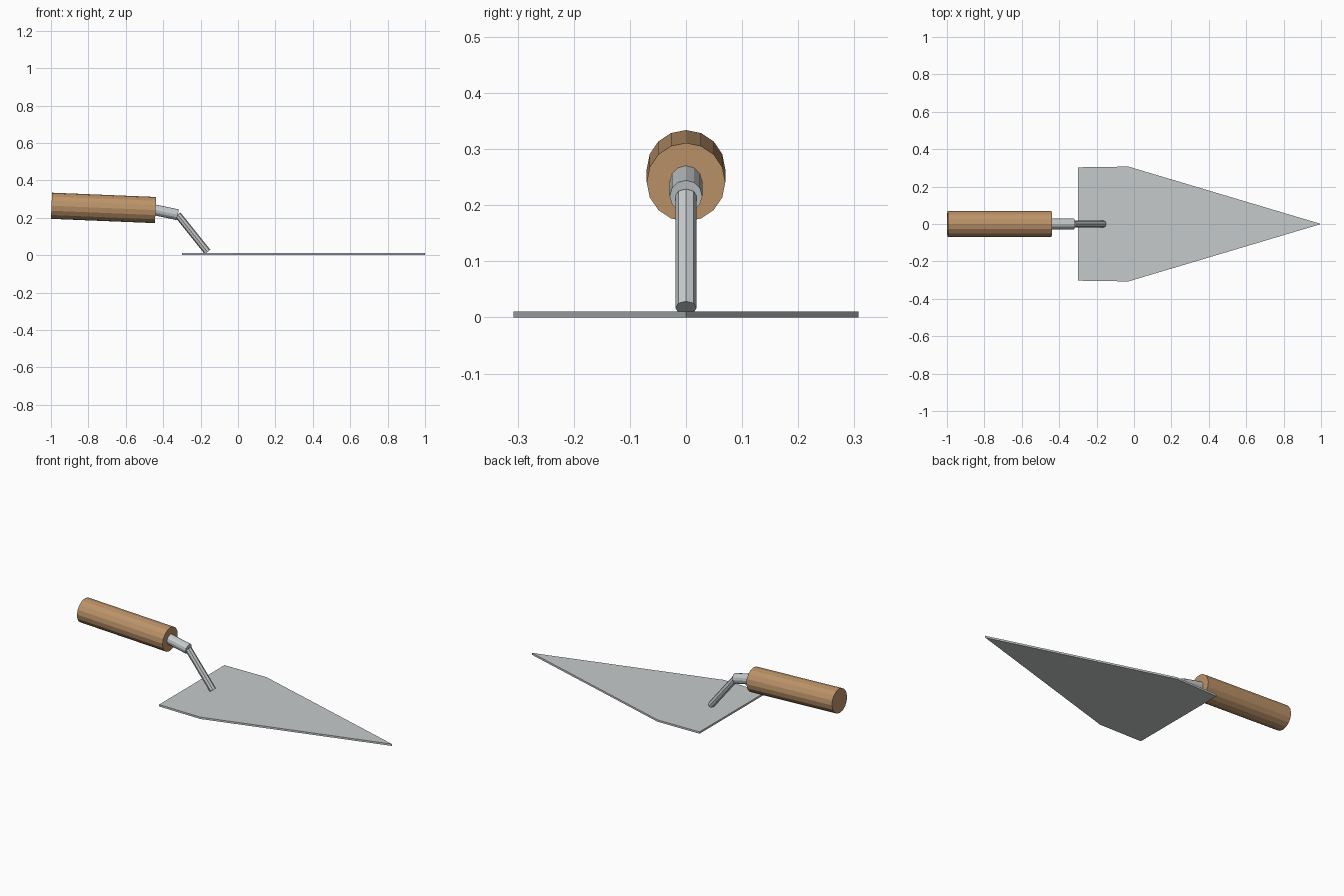
import bpy, bmesh
from mathutils import Vector

if "Cube" in bpy.data.objects:
    bpy.data.objects.remove(bpy.data.objects["Cube"])


def material(name, color):
    m = bpy.data.materials.new(name)
    m.diffuse_color = color
    m.use_nodes = True
    m.node_tree.nodes["Principled BSDF"].inputs["Base Color"].default_value = m.diffuse_color
    return m


def rod(name, start, end, radius, sides, mat):
    """Flat-faced cylinder between two points, one corner line facing up."""
    a, b = Vector(start), Vector(end)
    axis = (b - a).normalized()
    side = Vector((0, 1, 0))
    up = side.cross(axis).normalized()
    bm = bmesh.new()
    bmesh.ops.create_cone(bm, cap_ends=True, segments=sides,
                          radius1=radius, radius2=radius, depth=(b - a).length)
    mid = (a + b) / 2
    for v in bm.verts:
        x, y, z = v.co
        v.co = mid + side * x + up * y + axis * z
    finish(name, bm, mat)


def finish(name, bm, mat):
    bmesh.ops.recalc_face_normals(bm, faces=bm.faces[:])
    me = bpy.data.meshes.new(name)
    bm.to_mesh(me)
    bm.free()
    me.materials.append(mat)
    ob = bpy.data.objects.new(name, me)
    bpy.context.collection.objects.link(ob)
    return ob


steel = material("steel", (0.56, 0.59, 0.60, 1))
wood = material("wood", (0.50, 0.29, 0.14, 1))

# Blade: pointed outline extruded to a thin plate
outline = [(-0.3, -0.303), (-0.03, -0.307), (1.0, 0), (-0.03, 0.307), (-0.3, 0.303)]
bm = bmesh.new()
plate = bm.faces.new([bm.verts.new((x, y, 0)) for x, y in outline])
ext = bmesh.ops.extrude_face_region(bm, geom=[plate])
bmesh.ops.translate(bm, vec=(0, 0, 0.011),
                    verts=[g for g in ext["geom"] if isinstance(g, bmesh.types.BMVert)])
finish("blade", bm, steel)

# Shank, ferrule and wooden handle
rod("shank", (-0.163, 0, 0.017), (-0.323, 0, 0.217), 0.019, 8, steel)
rod("ferrule", (-0.322, 0, 0.216), (-0.45, 0, 0.243), 0.029, 12, steel)
rod("handle", (-0.441, 0, 0.241), (-0.997, 0, 0.264), 0.070, 16, wood)
